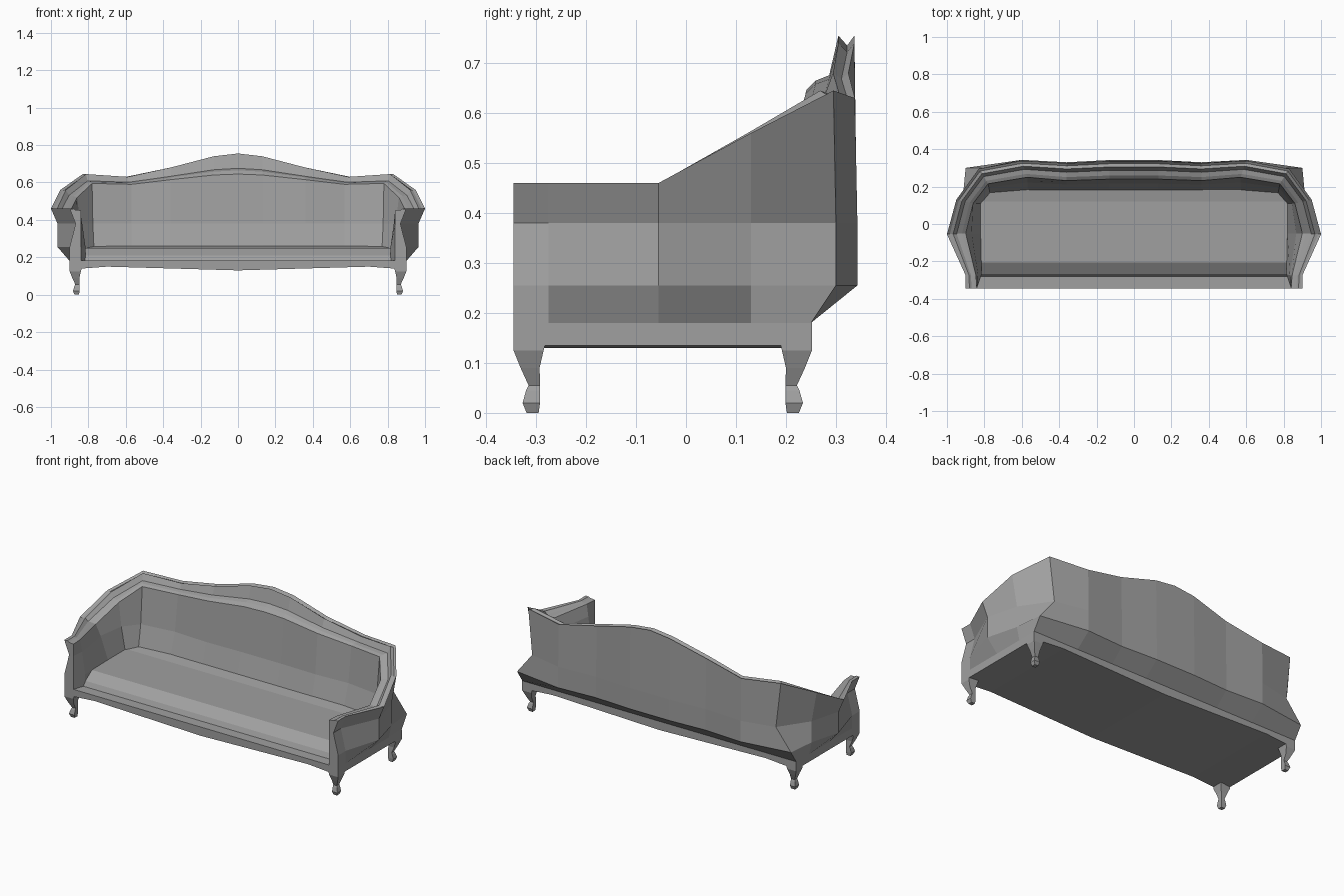
import bpy, bmesh
from mathutils import Vector

cube = bpy.data.objects.get("Cube")
if cube:
    bpy.data.objects.remove(cube, do_unlink=True)

grey = bpy.data.materials.new("plain grey")
grey.use_nodes = True
colour = (0.35, 0.35, 0.35, 1)
grey.diffuse_color = colour
grey.node_tree.nodes["Principled BSDF"].inputs["Base Color"].default_value = colour


def loft(name, rings):
    """Skin a list of closed rings and cap both ends."""
    bm = bmesh.new()
    loops = [[bm.verts.new(p) for p in ring] for ring in rings]
    for a, b in zip(loops, loops[1:]):
        for i in range(len(a)):
            j = (i + 1) % len(a)
            bm.faces.new((a[i], a[j], b[j], b[i]))
    bm.faces.new(loops[0])
    bm.faces.new(loops[-1])
    bmesh.ops.remove_doubles(bm, verts=bm.verts, dist=0.0005)
    bmesh.ops.recalc_face_normals(bm, faces=bm.faces)
    mesh = bpy.data.meshes.new(name)
    bm.to_mesh(mesh)
    bm.free()
    mesh.materials.append(grey)
    obj = bpy.data.objects.new(name, mesh)
    bpy.context.collection.objects.link(obj)
    return obj


def shell_ring(outer, rail, drop, low):
    """Cross-section of the arm and back: outside, grooved top rail, inside."""
    top = Vector(outer)
    front = Vector((*rail, top.z - drop))
    x, y, z = outer
    side = x > 0.8
    foot = Vector((0.9 if side else x, min(y, 0.25), 0.18))
    back_y = y if y < 0.2 else y + 0.005
    pinch = 0.965 if side else 1
    ring = [foot,
            Vector((max(x * 0.965, 0.9) if side else x, back_y, 0.255)),
            Vector((x * pinch, back_y, 0.38)), top]
    # groove, crest, cove and roll of the carved rail
    for across, down in ((0.15, 0.18), (0.33, 0), (0.52, 0.72), (0.8, 0.82), (1, 1)):
        p = top.lerp(front, across)
        p.z = top.z - drop * down
        ring.append(p)
    seat = Vector((*low, 0.25))
    waist = seat.lerp(front, 0.6)
    waist.z = 0.38
    return ring + [waist, seat, Vector((*low, 0.18))]


# arms and back: one shell from the front of an arm to the middle
stations = [
    ((0.9, -0.345, 0.46), (0.84, -0.345), 0.01, (0.84, -0.345)),
    ((0.9, -0.275, 0.46), (0.845, -0.275), 0.01, (0.815, -0.27)),
    ((1.0, -0.055, 0.46), (0.9, -0.05), 0.02, (0.82, -0.05)),
    ((0.95, 0.13, 0.56), (0.86, 0.11), 0.04, (0.82, 0.11)),
    ((0.83, 0.295, 0.645), (0.78, 0.215), 0.05, (0.77, 0.165)),
    ((0.6, 0.338, 0.63), (0.57, 0.25), 0.04, (0.57, 0.18)),
    ((0.36, 0.325, 0.68), (0.36, 0.232), 0.065, (0.36, 0.18)),
    ((0.13, 0.337, 0.74), (0.13, 0.24), 0.1, (0.13, 0.18)),
    ((0, 0.337, 0.755), (0, 0.24), 0.11, (0, 0.18)),
]
half = [shell_ring(*s) for s in stations]
other = [[Vector((-p.x, p.y, p.z)) for p in ring] for ring in half[-2::-1]]
loft("arms_and_back", half + other)

# base frame with a gently bowed lower edge
bow = [(0.9, 0.135), (0.7, 0.15), (0.35, 0.14), (0, 0.13)]
bow += [(-x, z) for x, z in bow[-2::-1]]
loft("base_frame", [[(x, -0.345, z), (x, 0.252, z), (x, 0.252, 0.182), (x, -0.345, 0.182)]
                    for x, z in bow])

# seat cushion with a sloped front and a raised rear edge
profile = [(-0.285, 0.175), (-0.268, 0.21), (-0.205, 0.25), (0.12, 0.25), (0.19, 0.262)]
loft("seat_cushion", [[(-0.83, y, 0.17), (0.83, y, 0.17), (0.83, y, z), (-0.83, y, z)]
                      for y, z in profile])

# curved legs: height, inner and outer reach from the frame corner
leg = [(0.145, 0, 0.065), (0.125, 0, 0.06), (0.09, 0.014, 0.052), (0.055, 0.03, 0.053),
       (0.045, 0.025, 0.053), (0.02, 0.018, 0.053), (0, 0.026, 0.05)]
for sx, side in ((1, "left"), (-1, "right")):
    for corner, sy, end in ((-0.345, 1, "front"), (0.252, -1, "back")):
        rings = []
        for z, a, b in leg:
            rings.append([(sx * (0.9 - u), corner + sy * v, z)
                          for u, v in ((a, a), (b, a), (b, b), (a, b))])
        loft(f"{end}_{side}_leg", rings)
